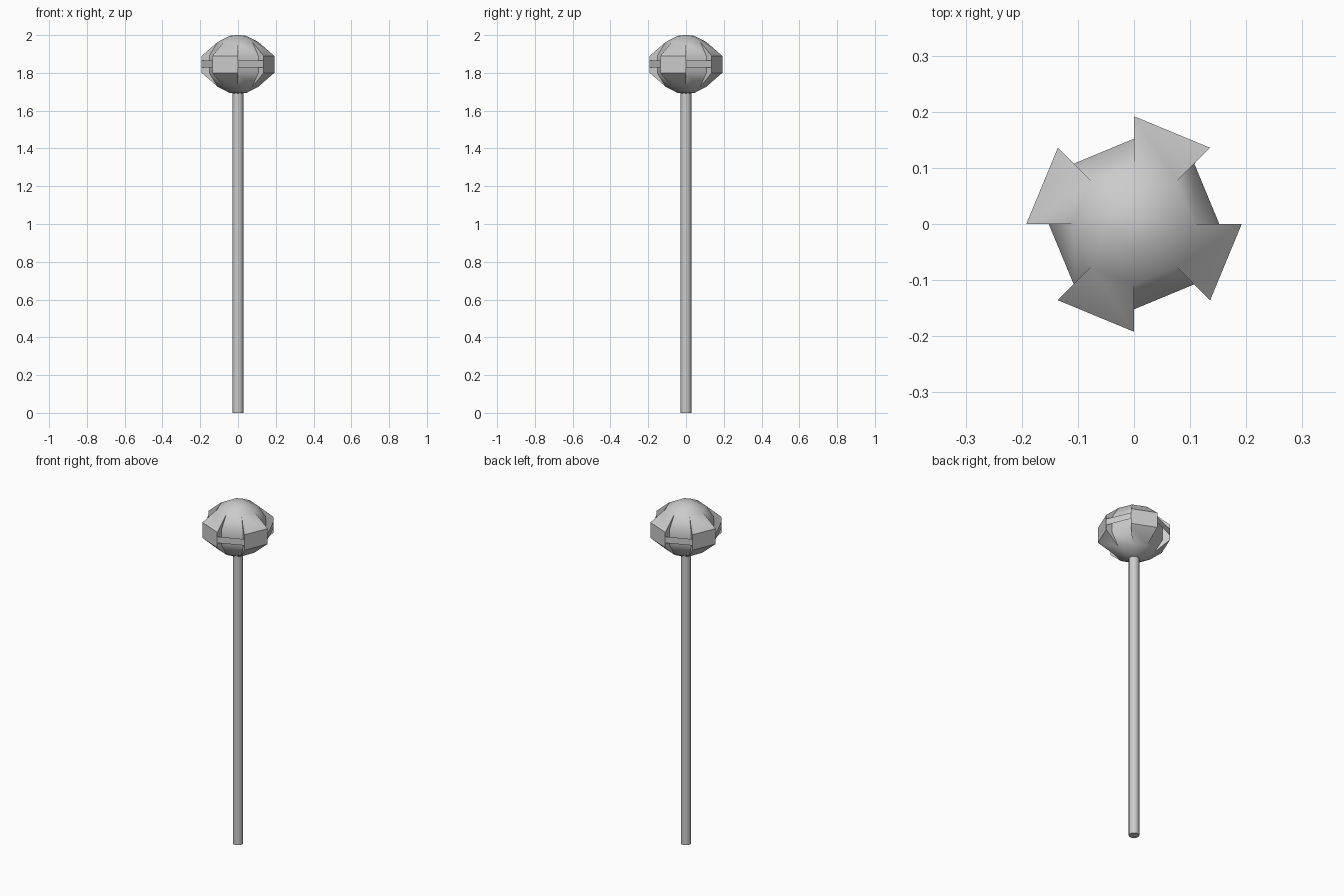
import bpy, bmesh
from math import cos, sin, pi, radians

if "Cube" in bpy.data.objects:
    bpy.data.objects.remove(bpy.data.objects["Cube"])

CZ = 1.845
# half profile of the head: (radius, height from centre)
PLAIN = [(0.01, 0.155), (0.045, 0.151), (0.108, 0.118), (0.152, 0.045),
         (0.152, -0.045), (0.108, -0.118), (0.045, -0.151), (0.01, -0.155)]
RAISED = [(0.192 if r > 0.15 else r, z) for r, z in PLAIN]


def finish(name, bm, angle=35):
    bmesh.ops.remove_doubles(bm, verts=bm.verts, dist=0.0001)
    bmesh.ops.recalc_face_normals(bm, faces=bm.faces)
    me = bpy.data.meshes.new(name)
    bm.to_mesh(me)
    bm.free()
    ob = bpy.data.objects.new(name, me)
    bpy.context.collection.objects.link(ob)
    bpy.ops.object.select_all(action='DESELECT')
    ob.select_set(True)
    bpy.context.view_layer.objects.active = ob
    bpy.ops.object.shade_smooth_by_angle(angle=radians(angle))
    return ob


def point(bm, r, z, k):
    a = k * pi / 4
    return bm.verts.new((r * cos(a), r * sin(a), CZ + z))


# Eight-sided head with every second sector swollen at the equator
bm = bmesh.new()
for k in range(8):
    prof = RAISED if k % 2 else PLAIN
    cols = [[point(bm, r, z, k + s) for r, z in prof] for s in (0, 1)]
    for i in range(len(prof) - 1):
        bm.faces.new((cols[0][i], cols[0][i + 1], cols[1][i + 1], cols[1][i]))
    # step walls between raised and plain sectors
    bm.faces.new([point(bm, *p, k) for p in
                  (PLAIN[2], RAISED[3], RAISED[4], PLAIN[5], PLAIN[4], PLAIN[3])])
for z in (0.155, -0.155):
    bm.faces.new([point(bm, 0.01, z, k) for k in range(8)])
finish("mace_head", bm)

# Thin straps bridging the gaps between the raised sectors
bm = bmesh.new()
for k in range(0, 8, 2):
    bm.faces.new([point(bm, 0.192, -0.017, k), point(bm, 0.192, -0.017, k + 1),
                  point(bm, 0.192, 0.02, k + 1), point(bm, 0.192, 0.02, k)])
finish("head_straps", bm)

# Long round shaft
bm = bmesh.new()
bmesh.ops.create_cone(bm, cap_ends=True, segments=16, radius1=0.028,
                      radius2=0.028, depth=1.72)
bmesh.ops.translate(bm, verts=bm.verts, vec=(0, 0, 0.86))
finish("shaft", bm)
